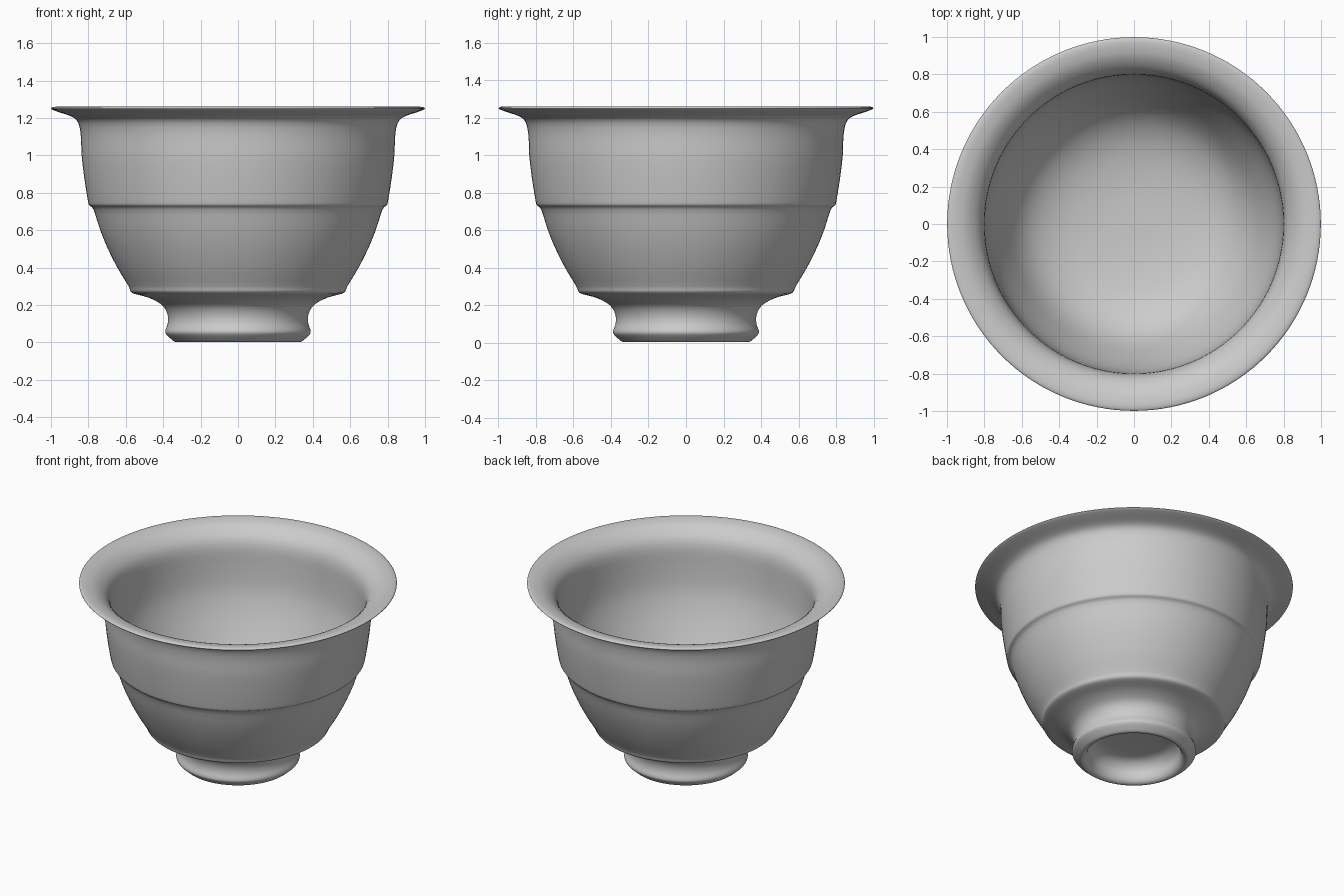
import bpy, bmesh, math
from mathutils import Vector

if "Cube" in bpy.data.objects:
    bpy.data.objects.remove(bpy.data.objects["Cube"])

SIDES = 128
STEPS = 3

# Half profile (radius, height): foot recess, foot ring, outer wall, lip, inner wall
profile = [
    (0.0, 0.15), (0.15, 0.148), (0.24, 0.135), (0.285, 0.09), (0.295, 0.04),
    (0.31, 0.012), (0.335, 0.003), (0.36, 0.02), (0.385, 0.045), (0.388, 0.065),
    (0.376, 0.10), (0.375, 0.14), (0.39, 0.18), (0.42, 0.21), (0.48, 0.24),
    (0.555, 0.26), (0.575, 0.275), (0.585, 0.30), (0.645, 0.40), (0.70, 0.51),
    (0.74, 0.61), (0.772, 0.71), (0.795, 0.733), (0.803, 0.76), (0.822, 0.88),
    (0.836, 1.0), (0.84, 1.10), (0.853, 1.17), (0.885, 1.205), (0.955, 1.23),
    (0.99, 1.243), (0.999, 1.251), (0.985, 1.259), (0.95, 1.258), (0.89, 1.24),
    (0.83, 1.19), (0.802, 1.12), (0.796, 1.0), (0.785, 0.86), (0.755, 0.74),
    (0.70, 0.60), (0.63, 0.46), (0.54, 0.36), (0.40, 0.29), (0.20, 0.255),
    (0.0, 0.25),
]


def smooth_curve(points, steps):
    """Catmull-Rom curve through the profile points."""
    p = [Vector(q) for q in points]
    p = [p[0]] + p + [p[-1]]
    out = []
    for a, b, c, d in zip(p, p[1:], p[2:], p[3:]):
        for i in range(steps):
            t = i / steps
            out.append(0.5 * (2 * b + (c - a) * t + (2 * a - 5 * b + 4 * c - d) * t * t
                              + (3 * b - a - 3 * c + d) * t ** 3))
    return out + [p[-1]]


def lathe(name, points, sides):
    bm = bmesh.new()
    verts = [bm.verts.new((max(r, 0), 0, z)) for r, z in points]
    edges = [bm.edges.new(pair) for pair in zip(verts, verts[1:])]
    bmesh.ops.spin(bm, geom=verts + edges, cent=(0, 0, 0), axis=(0, 0, 1),
                   angle=math.tau, steps=sides, use_merge=False)
    bmesh.ops.remove_doubles(bm, verts=bm.verts[:], dist=1e-5)
    bmesh.ops.recalc_face_normals(bm, faces=bm.faces[:])
    mesh = bpy.data.meshes.new(name)
    bm.to_mesh(mesh)
    bm.free()
    obj = bpy.data.objects.new(name, mesh)
    bpy.context.collection.objects.link(obj)
    return obj


# Footed bowl with stepped wall and flared lip
bowl = lathe("footed_bowl", smooth_curve(profile, STEPS), SIDES)
bpy.context.view_layer.objects.active = bowl
bowl.select_set(True)
bpy.ops.object.shade_smooth_by_angle(angle=math.radians(50))
